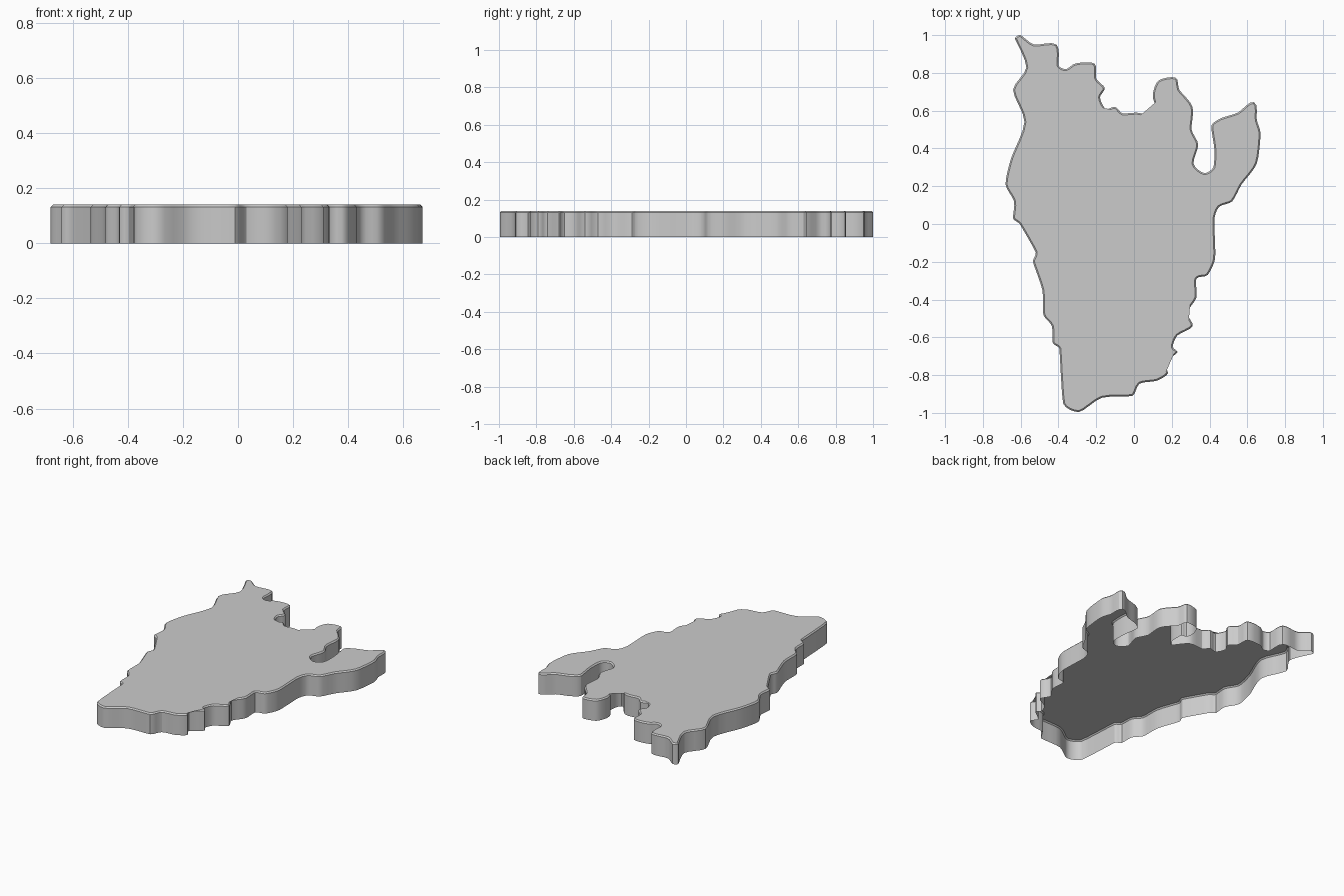
import bpy, bmesh
from mathutils import Vector

if "Cube" in bpy.data.objects:
    bpy.data.objects.remove(bpy.data.objects["Cube"])

HEIGHT = 0.14
BEVEL = 0.008
STEPS = 4

# Outline control points, clockwise from the north-west tip
OUTLINE = [
    (-0.60, 1.00), (-0.53, 0.95), (-0.41, 0.95), (-0.40, 0.84), (-0.36, 0.82),
    (-0.31, 0.85), (-0.21, 0.85), (-0.20, 0.77), (-0.155, 0.72), (-0.18, 0.67),
    (-0.15, 0.61), (-0.10, 0.62), (-0.06, 0.585), (0.04, 0.585), (0.115, 0.50),
    (0.145, 0.54), (0.145, 0.63), (0.11, 0.64), (0.10, 0.69), (0.13, 0.76),
    (0.22, 0.775), (0.24, 0.71), (0.31, 0.62), (0.305, 0.50), (0.34, 0.42),
    (0.315, 0.32), (0.37, 0.27), (0.42, 0.30), (0.425, 0.40), (0.41, 0.52),
    (0.46, 0.56), (0.55, 0.59), (0.635, 0.645), (0.65, 0.55), (0.67, 0.48),
    (0.65, 0.32), (0.57, 0.21), (0.52, 0.12), (0.45, 0.09), (0.425, 0.02),
    (0.43, -0.18), (0.39, -0.27), (0.33, -0.29), (0.33, -0.39), (0.28, -0.47),
    (0.31, -0.54), (0.23, -0.59), (0.205, -0.65), (0.23, -0.68), (0.155, -0.74),
    (0.18, -0.79), (0.12, -0.83), (0.03, -0.845), (-0.01, -0.91), (-0.17, -0.92),
    (-0.29, -0.995), (-0.375, -0.95), (-0.395, -0.66), (-0.43, -0.63),
    (-0.435, -0.54), (-0.48, -0.48), (-0.485, -0.35), (-0.535, -0.20),
    (-0.52, -0.15), (-0.605, 0.00), (-0.64, 0.03), (-0.635, 0.12), (-0.68, 0.21),
    (-0.65, 0.35), (-0.58, 0.54), (-0.64, 0.71), (-0.57, 0.83), (-0.63, 0.98),
]


def smooth_loop(points, steps):
    """Closed Hermite curve, tangents limited by the shorter neighbour."""
    pts = [Vector(p) for p in points]
    n = len(pts)
    tangents = []
    for i, p in enumerate(pts):
        a, b = pts[i - 1], pts[(i + 1) % n]
        tangents.append((b - a).normalized() * min((p - a).length, (b - p).length) * 0.85)
    out = []
    for i in range(n):
        p, q = pts[i], pts[(i + 1) % n]
        m, k = tangents[i], tangents[(i + 1) % n]
        for s in range(steps):
            t = s / steps
            out.append(p * (2*t**3 - 3*t**2 + 1) + m * (t**3 - 2*t**2 + t)
                       + q * (3*t**2 - 2*t**3) + k * (t**3 - t**2))
    return out


loop = smooth_loop(OUTLINE, STEPS)
count = len(loop)

# Top edge pulled in slightly to form the small bevel
inner = []
for i, p in enumerate(loop):
    d = (loop[(i + 1) % count] - loop[i - 1]).normalized()
    inner.append(p + Vector((d.y, -d.x)) * BEVEL)

# Shell: walls, bevel and top plate, open underneath
bm = bmesh.new()
rings = []
for pts, z in ((loop, 0), (loop, HEIGHT - BEVEL), (inner, HEIGHT)):
    rings.append([bm.verts.new((p.x, p.y, z)) for p in pts])
for low, high in zip(rings, rings[1:]):
    for i in range(count):
        j = (i + 1) % count
        bm.faces.new((low[j], low[i], high[i], high[j]))
top = bm.faces.new(rings[-1][::-1])
bmesh.ops.triangulate(bm, faces=[top])

mesh = bpy.data.meshes.new("map_plate")
bm.to_mesh(mesh)
bm.free()
plate = bpy.data.objects.new("map_plate", mesh)
bpy.context.collection.objects.link(plate)

# Smooth walls with crisp corners
bpy.context.view_layer.objects.active = plate
plate.select_set(True)
bpy.ops.object.shade_smooth_by_angle(angle=0.52)
